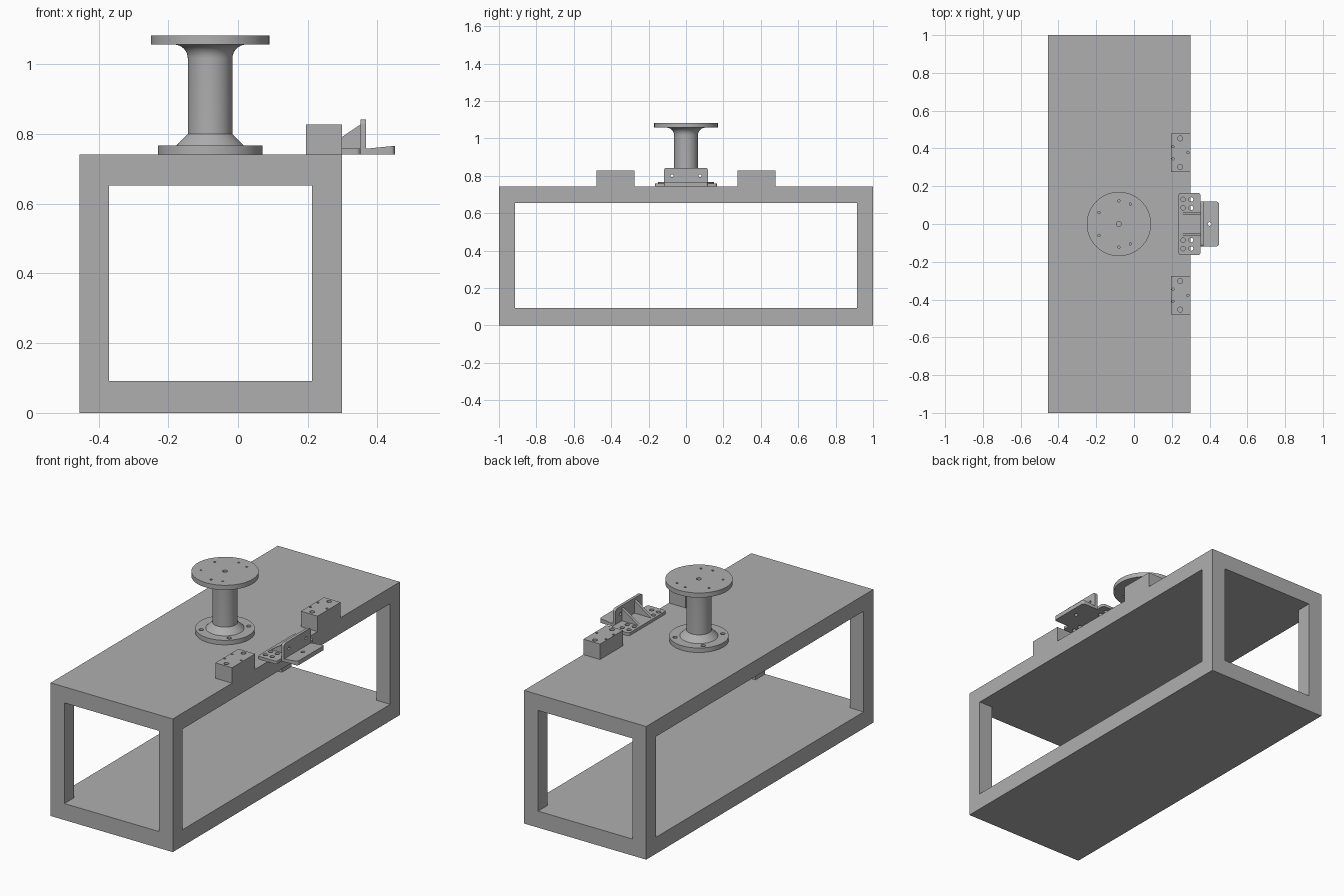
import bpy, bmesh, math
from mathutils import Matrix, Vector

if "Cube" in bpy.data.objects:
    bpy.data.objects.remove(bpy.data.objects["Cube"])

grey = bpy.data.materials.new("plain_grey")
grey.use_nodes = True
COLOR = (0.43, 0.43, 0.43, 1)
grey.diffuse_color = COLOR
grey.node_tree.nodes["Principled BSDF"].inputs["Base Color"].default_value = COLOR


def make(name, bm):
    bmesh.ops.recalc_face_normals(bm, faces=bm.faces)
    mesh = bpy.data.meshes.new(name)
    bm.to_mesh(mesh)
    bm.free()
    obj = bpy.data.objects.new(name, mesh)
    bpy.context.collection.objects.link(obj)
    mesh.materials.append(grey)
    return obj


def add_box(bm, x, y, z, round_axis=None, corner=None, radius=0.02):
    """Box from ranges; edges along round_axis passing the corner test are rounded."""
    size = [r[1] - r[0] for r in (x, y, z)]
    mid = [(r[0] + r[1]) / 2 for r in (x, y, z)]
    verts = bmesh.ops.create_cube(
        bm, size=1, matrix=Matrix.Translation(mid) @ Matrix.Diagonal((*size, 1)))["verts"]
    if round_axis is not None:
        picked = []
        for e in {e for v in verts for e in v.link_edges}:
            a, b = (v.co for v in e.verts)
            if abs((b - a)[round_axis]) > 1e-5 and corner((a + b) / 2 - Vector(mid)):
                picked.append(e)
        bmesh.ops.bevel(bm, geom=picked, offset=radius, segments=6, affect='EDGES', profile=0.5)


def box(name, *args, **kw):
    bm = bmesh.new()
    add_box(bm, *args, **kw)
    return make(name, bm)


def pins(holes, depth, axis='Z'):
    """Set of cylinders (x, y, z, radius) used for drilling."""
    bm = bmesh.new()
    turn = Matrix.Rotation(math.pi / 2, 4, 'Y') if axis == 'X' else Matrix()
    for x, y, z, r in holes:
        bmesh.ops.create_cone(bm, cap_ends=True, segments=24, radius1=r, radius2=r,
                              depth=depth, matrix=Matrix.Translation((x, y, z)) @ turn)
    return make("cutter", bm)


def boolean(obj, tool, operation='DIFFERENCE'):
    mod = obj.modifiers.new("cut", 'BOOLEAN')
    mod.object, mod.operation, mod.solver = tool, operation, 'EXACT'
    deps = bpy.context.evaluated_depsgraph_get()
    mesh = bpy.data.meshes.new_from_object(obj.evaluated_get(deps))
    obj.modifiers.clear()
    obj.data = mesh
    mesh.materials.clear()
    mesh.materials.append(grey)
    bpy.data.objects.remove(tool)


def smooth(obj):
    bpy.ops.object.select_all(action='DESELECT')
    obj.select_set(True)
    bpy.context.view_layer.objects.active = obj
    bpy.ops.object.shade_smooth_by_angle(angle=math.radians(25))


# Open table frame with solid top and bottom
TOP = 0.742
LEFT, RIGHT = -0.455, 0.298
WINDOW = (0.092, 0.653)
frame = box("frame", (LEFT, RIGHT), (-1, 1), (0, TOP))
boolean(frame, box("cutter", (-1, 1), (-0.915, 0.915), WINDOW))
boolean(frame, box("cutter", (LEFT + 0.085, RIGHT - 0.086), (-2, 2), WINDOW))

# Drilled blocks flush with the table edge
for s in (-1, 1):
    ys = sorted((s * 0.275, s * 0.478))
    boolean(frame, box("cutter", (0.195, RIGHT), ys, (TOP - 0.04, 0.828)), 'UNION')
    holes = [(0.245, s * y, 0.828, 0.013) for y in (0.302, 0.453)]
    holes += [(x, s * y, 0.828, 0.006) for x, y in ((0.206, 0.345), (0.206, 0.41), (0.285, 0.378))]
    boolean(frame, pins(holes, 0.1))
smooth(frame)

# Lathed pedestal
AXIS = -0.08
profile = [(0, TOP), (0.15, TOP), (0.15, 0.767), (0.097, 0.767), (0.064, 0.80), (0.064, 1.017)]
for i in range(1, 9):
    a = i / 8 * math.pi / 2
    profile.append((0.064 + 0.04 * (1 - math.cos(a)), 1.017 + 0.04 * math.sin(a)))
profile += [(0.17, 1.057), (0.17, 1.083), (0, 1.083)]
bm = bmesh.new()
pts = [bm.verts.new((r, 0, z)) for r, z in profile]
edges = [bm.edges.new(pair) for pair in zip(pts, pts[1:])]
bmesh.ops.spin(bm, geom=pts + edges, cent=(0, 0, 0), axis=(0, 0, 1),
               angle=math.tau, steps=72, use_merge=False)
bmesh.ops.remove_doubles(bm, verts=bm.verts, dist=1e-5)
bmesh.ops.translate(bm, verts=bm.verts, vec=(AXIS, 0, 0))
pedestal = make("pedestal", bm)


def ring(angles, dist, z, r):
    return [(AXIS + dist * math.cos(math.radians(a)), dist * math.sin(math.radians(a)), z, r)
            for a in angles]


boolean(pedestal, pins(ring((60, 90, 150, 210, 270, 300), 0.122, 1.07, 0.006)
                       + [(AXIS, 0, 1.07, 0.013)], 0.06))
boolean(pedestal, pins(ring((45, 135, 225, 315), 0.122, 0.767, 0.012), 0.044))
smooth(pedestal)

# Bracket base plate with rounded corners and bolt holes
base = box("bracket_base", (0.236, 0.352), (-0.165, 0.165), (TOP, 0.758),
           round_axis=2, corner=lambda p: True, radius=0.014)
boolean(base, pins([(x, s * y, 0.75, 0.012) for x in (0.26, 0.302)
                    for y in (0.085, 0.13) for s in (-1, 1)], 0.1))
smooth(base)

# Upright plate
upright = box("bracket_upright", (0.351, 0.367), (-0.118, 0.118), (TOP, 0.842),
              round_axis=0, corner=lambda p: p.z > 0, radius=0.014)
boolean(upright, pins([(0.36, s * 0.075, 0.80, 0.008) for s in (-1, 1)], 0.1, 'X'))
smooth(upright)

# Outer shelf, slightly thicker toward its tip
bm = bmesh.new()
add_box(bm, (0.367, 0.45), (-0.118, 0.118), (TOP, 0.758),
        round_axis=2, corner=lambda p: p.x > 0, radius=0.012)
for v in bm.verts:
    if v.co.z > 0.75:
        v.co.z += 0.1 * (v.co.x - 0.367)
shelf = make("bracket_shelf", bm)
boolean(shelf, pins([(0.40, 0, 0.75, 0.01)], 0.1))
smooth(shelf)

# Triangular gussets behind the upright
for s, name in ((-1, "gusset_front"), (1, "gusset_back")):
    bm = bmesh.new()
    tri = [bm.verts.new((x, s * 0.056 - 0.008, z))
           for x, z in ((0.247, 0.757), (0.352, 0.757), (0.352, 0.828))]
    face = bm.faces.new(tri)
    out = bmesh.ops.extrude_face_region(bm, geom=[face])["geom"]
    bmesh.ops.translate(bm, vec=(0, 0.016, 0),
                        verts=[g for g in out if isinstance(g, bmesh.types.BMVert)])
    make(name, bm)
